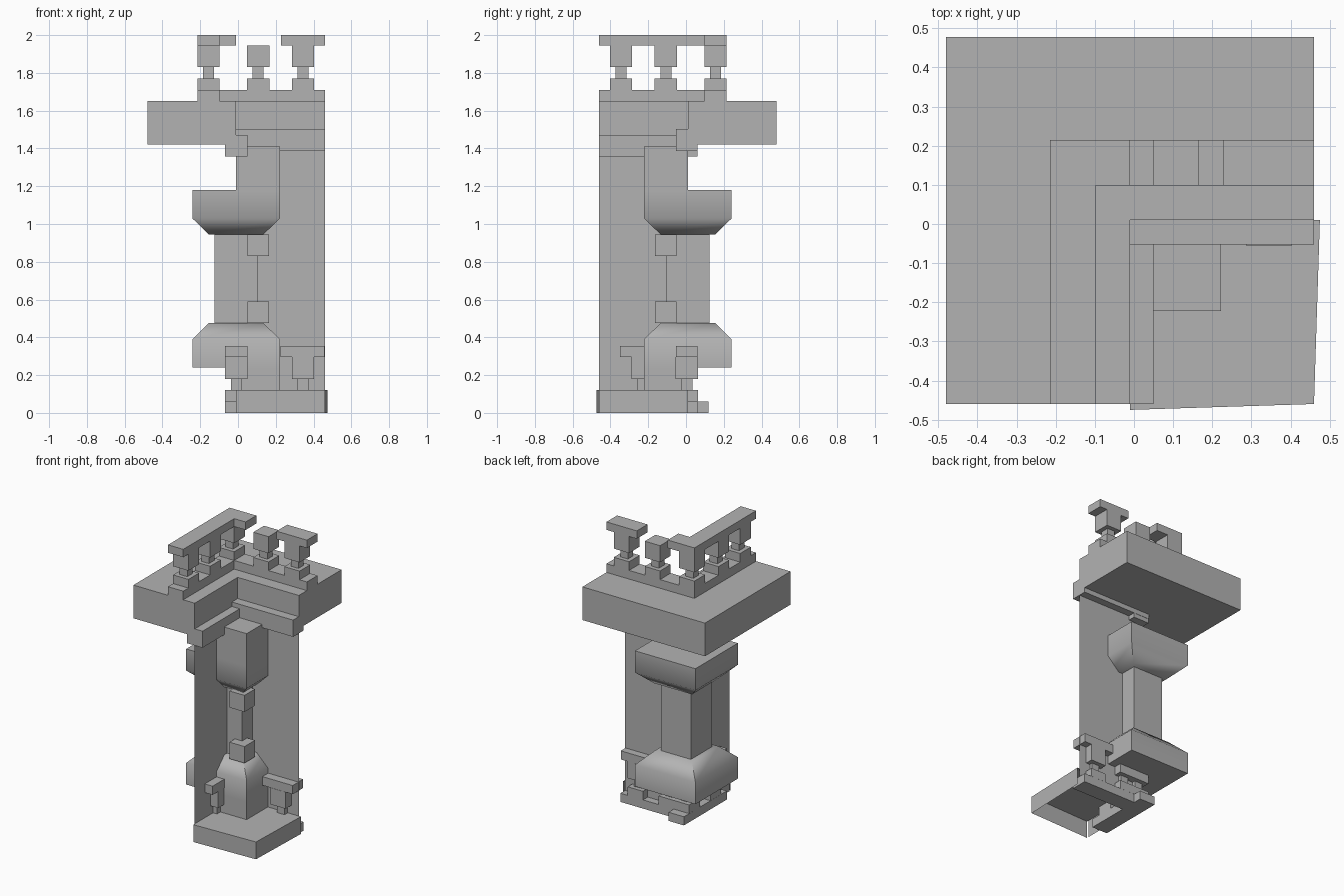
import bpy, bmesh, math

if "Cube" in bpy.data.objects:
    bpy.data.objects.remove(bpy.data.objects["Cube"], do_unlink=True)

stone = bpy.data.materials.new("grey_stone")
stone.use_nodes = True
GREY = (0.45, 0.45, 0.45, 1)
stone.diffuse_color = GREY
stone.node_tree.nodes["Principled BSDF"].inputs["Base Color"].default_value = GREY

U = 0.117            # carving unit
E = 0.46             # free end of both wings
CX, CY = -0.01, 0.01  # corner where the two walls meet


def finish(name, bm):
    mesh = bpy.data.meshes.new(name)
    bm.to_mesh(mesh)
    bm.free()
    mesh.materials.append(stone)
    obj = bpy.data.objects.new(name, mesh)
    bpy.context.collection.objects.link(obj)
    return obj


def loft(bm, rings):
    """Closed solid through a stack of four-cornered rings."""
    loops = [[bm.verts.new(p) for p in ring] for ring in rings]
    bm.faces.new(loops[0][::-1])
    bm.faces.new(loops[-1])
    for a, b in zip(loops, loops[1:]):
        for i in range(4):
            j = (i + 1) % 4
            bm.faces.new((a[i], a[j], b[j], b[i]))


def rect(x0, x1, y0, y1, z):
    return [(x0, y0, z), (x1, y0, z), (x1, y1, z), (x0, y1, z)]


def add_box(bm, x0, x1, y0, y1, z0, z1):
    loft(bm, [rect(x0, x1, y0, y1, z) for z in (z0, z1)])


def box(name, *dims):
    bm = bmesh.new()
    add_box(bm, *dims)
    return finish(name, bm)


def sheet(name, *faces):
    bm = bmesh.new()
    for f in faces:
        bm.faces.new([bm.verts.new(p) for p in f])
    return finish(name, bm)


def post(name, x, y, z):
    """Foot block, thin neck and head block of a railing post."""
    bm = bmesh.new()
    h, n = U / 2, U / 4
    add_box(bm, x - h, x + h, y - h, y + h, z, z + 0.06)
    add_box(bm, x - n, x + n, y - n, y + n, z + 0.06, z + 0.12)
    add_box(bm, x - h, x + h, y - h, y + h, z + 0.12, z + 0.235)
    return finish(name, bm)


def square(half, z):
    return rect(CX - half, CX + half, CY - half, CY + half, z)


def capital(name, profile):
    bm = bmesh.new()
    loft(bm, [square(h, z) for h, z in profile])
    obj = finish(name, bm)
    bpy.ops.object.select_all(action='DESELECT')
    obj.select_set(True)
    bpy.context.view_layer.objects.active = obj
    bpy.ops.object.shade_smooth_by_angle(angle=math.radians(50))


# Two thin walls meeting in a corner
sheet("corner_walls",
      [(CX, CY, 0), (E, CY, 0), (E, CY, 1.65), (CX, CY, 1.65)],
      [(CX, -E, 0), (CX, CY, 0), (CX, CY, 1.65), (CX, -E, 1.65)])

# Open-bottomed base in the inner corner, slightly splayed
base = [(CX, CY), (CX, -0.475), (E, -E), (0.475, CY)]
sides = [[(*a, 0), (*b, 0), (*b, 0.12), (*a, 0.12)] for a, b in zip(base[1:], base[2:])]
sheet("floor_base", [(*p, 0.12) for p in base], *sides)

# Pillar with its flared ends
shaft = 0.115
box("pillar", CX - shaft, CX + shaft, CY - shaft, CY + shaft, 0.47, 0.95)
capital("upper_capital", [(0.145, 0.945), (0.232, 1.03), (0.232, 1.18)])
capital("lower_capital", [(0.232, 0.24), (0.232, 0.39), (0.145, 0.475)])
box("upper_capital_block", CX, CX + 0.232, CY - 0.232, CY, 1.18, 1.41)
box("lower_capital_block", CX, CX + 0.232, CY - 0.232, CY, 0.12, 0.24)
for name, z in (("upper_corner_cube", 0.83), ("lower_corner_cube", 0.475)):
    box(name, 0.05, 0.165, -0.165, -0.05, z, z + 0.115)

# Slab forming an L around the corner
slab = bmesh.new()
outline = [(-0.48, -E), (CX, -E), (CX, CY), (E, CY), (E, 0.478), (-0.48, 0.478)]
floor = slab.faces.new([slab.verts.new((x, y, 1.42)) for x, y in outline])
top = bmesh.ops.extrude_face_region(slab, geom=[floor])["geom"]
bmesh.ops.translate(slab, vec=(0, 0, 0.23),
                    verts=[v for v in top if isinstance(v, bmesh.types.BMVert)])
bmesh.ops.recalc_face_normals(slab, faces=slab.faces)
finish("slab", slab)

# Beams under the slab
box("side_beam", -0.07, 0.05, -E, 0.06, 1.357, 1.472)
box("back_beam", -0.07, E, -0.053, 0.062, 1.387, 1.503)

# Upper railing: curb, posts and caps
R0, R1 = -0.215, -0.098
box("upper_curb_side", R0, R1, -E, -R0, 1.65, 1.71)
box("upper_curb_back", R1, E, -R1, -R0, 1.65, 1.71)
mid = (R0 + R1) / 2
post("upper_post_corner", mid, -mid, 1.71)
for t in (0.107, 0.345):
    post("upper_post_back", t, -mid, 1.71)
    post("upper_post_side", mid, -t, 1.71)
box("upper_cap_side", R0, R1, -E, -R0, 1.945, 2.0)
box("upper_cap_corner", R1, CX, -R1, -R0, 1.945, 2.0)
box("upper_cap_back", 0.227, E, -R1, -R0, 1.945, 2.0)

# Lower railing set through the walls
box("lower_curb_side", -0.068, 0.05, -0.35, 0.12, 0.0, 0.06)
box("lower_curb_back", 0.05, E, -0.053, 0.062, 0.0, 0.06)
post("lower_post_corner", -0.009, 0.004, 0.06)
post("lower_post_side", -0.009, -0.23, 0.06)
for t in (0.107, 0.345):
    post("lower_post_back", t, 0.004, 0.06)
box("lower_cap_side", -0.068, 0.05, -0.35, -0.113, 0.295, 0.355)
box("lower_cap_back", 0.225, 0.457, -0.053, 0.062, 0.295, 0.355)
